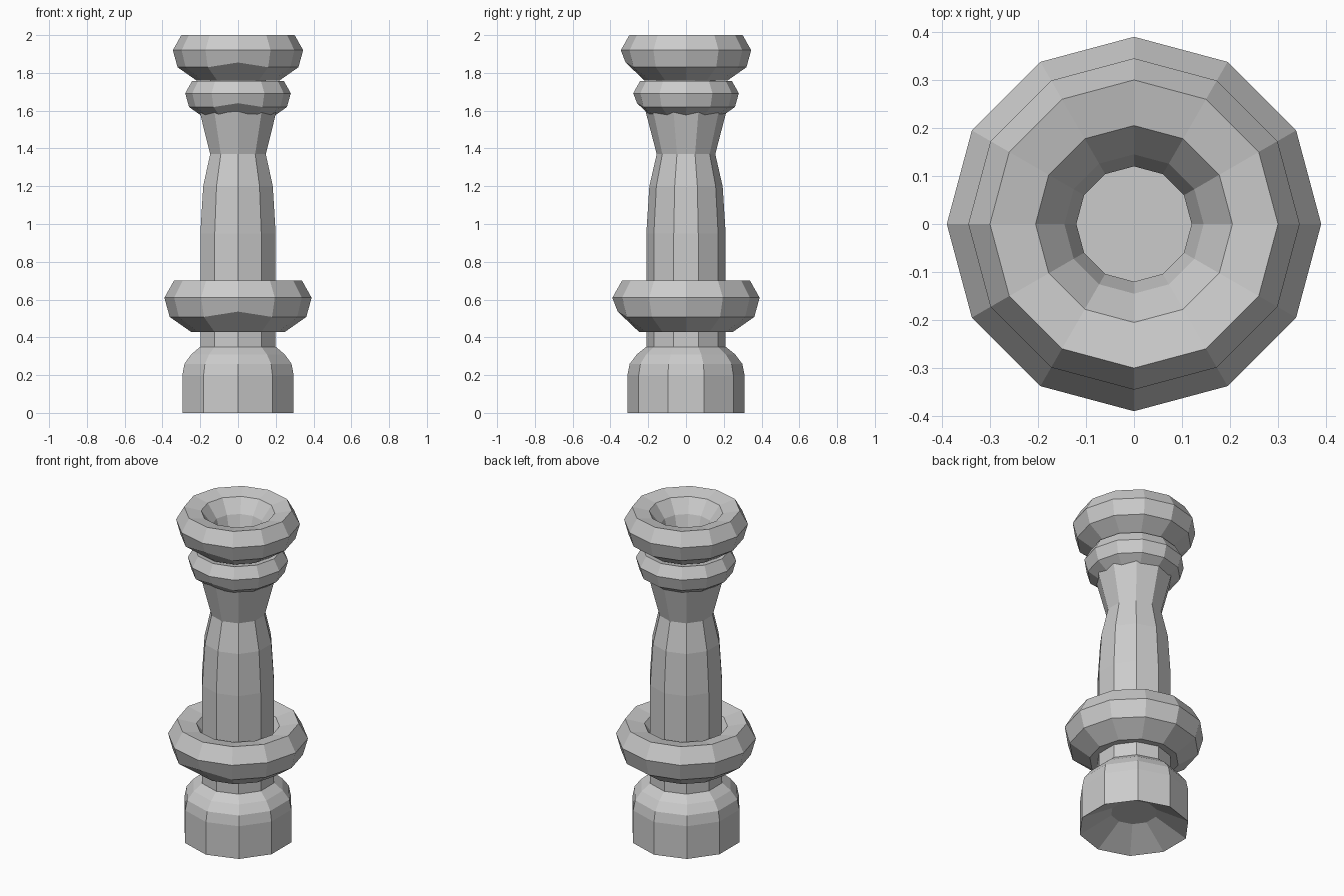
import bpy
import bmesh
from math import cos, sin, pi

if "Cube" in bpy.data.objects:
    bpy.data.objects.remove(bpy.data.objects["Cube"])


def lathe(name, profile, sides, start=0.0, closed=False, cap_first=False, cap_last=False, raise_row=None):
    """Spin (radius, z) points around z; closed joins the last row to the first."""
    bm = bmesh.new()
    rows = []
    for r, z in profile:
        angles = [start + 2 * pi * i / sides for i in range(sides)]
        rows.append([bm.verts.new((r * cos(a), r * sin(a), z)) for a in angles])
    # Optional nick: lift the front vertex of one row
    if raise_row:
        row, lift = raise_row
        min(rows[row], key=lambda v: v.co.y).co.z += lift
    pairs = list(zip(rows, rows[1:]))
    if closed:
        pairs.append((rows[-1], rows[0]))
    for a, b in pairs:
        for i in range(sides):
            j = (i + 1) % sides
            bm.faces.new((a[i], a[j], b[j], b[i]))
    if cap_first:
        bm.faces.new(rows[0][::-1])
    if cap_last:
        bm.faces.new(rows[-1])
    bmesh.ops.recalc_face_normals(bm, faces=bm.faces)
    mesh = bpy.data.meshes.new(name)
    bm.to_mesh(mesh)
    bm.free()
    obj = bpy.data.objects.new(name, mesh)
    bpy.context.collection.objects.link(obj)
    return obj


# Base and shaft: one ten-sided turned body, hollowed underneath
lathe("base_and_shaft", [
    (0.13, 0.10), (0.31, 0.0), (0.31, 0.20), (0.298, 0.26), (0.26, 0.31), (0.21, 0.35),
    (0.21, 0.70), (0.21, 0.95), (0.194, 1.20), (0.155, 1.37), (0.215, 1.60),
    (0.18, 1.70), (0.14, 1.80),
], 10, start=pi / 2, cap_first=True, cap_last=True)

# Collars: the same eight-point ring at three sizes (z measured from the top)
RING = [(0.22, -0.24), (0.32, -0.17), (0.345, -0.08), (0.30, 0.0),
        (0.205, -0.02), (0.145, -0.10), (0.12, -0.18), (0.15, -0.235)]
for name, top, s in (("top_rim", 2.0, 1.0),
                     ("upper_collar", 1.757, 0.81),
                     ("lower_collar", 0.70, 1.13)):
    lathe(name, [(r * s, top + z * s) for r, z in RING], 12,
          closed=True, raise_row=(1, 0.025 * s))
